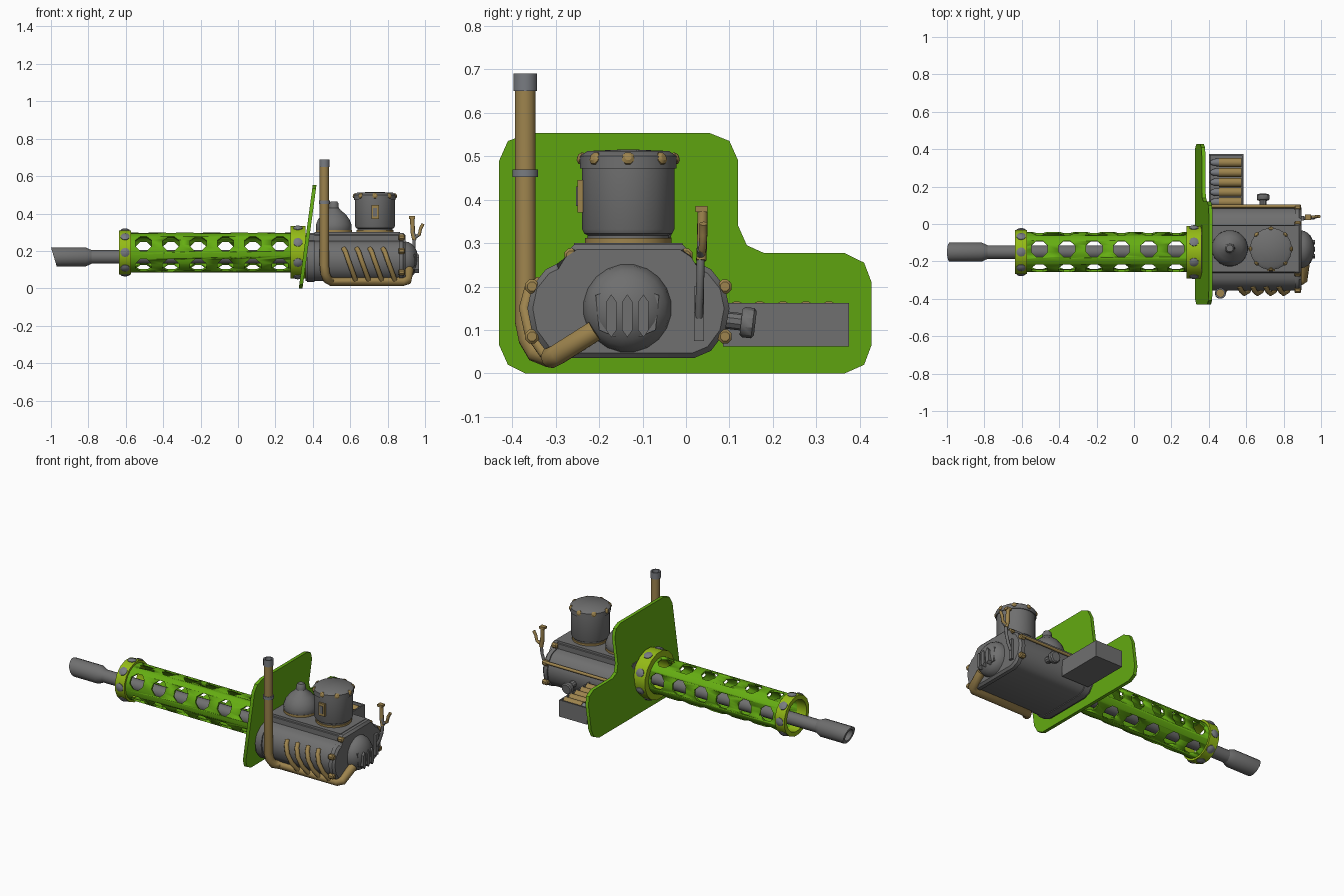
import bpy, bmesh, math
from mathutils import Vector

old = bpy.data.objects.get("Cube")
if old:
    bpy.data.objects.remove(old, do_unlink=True)


def material(name, r, g, b):
    m = bpy.data.materials.new(name)
    m.use_nodes = True
    m.diffuse_color = (r, g, b, 1)
    bsdf = next(n for n in m.node_tree.nodes if n.type == 'BSDF_PRINCIPLED')
    bsdf.inputs["Base Color"].default_value = (r, g, b, 1)
    return m


GREEN = material("green paint", .13, .42, .006)
LIME = material("lime paint", .3, .5, .008)
GREY = material("grey metal", .16, .16, .16)
STEEL = material("steel", .19, .2, .22)
BRONZE = material("bronze", .34, .23, .075)


def finish(name, bm, mat, angle=35):
    bmesh.ops.recalc_face_normals(bm, faces=bm.faces)
    me = bpy.data.meshes.new(name)
    bm.to_mesh(me)
    bm.free()
    me.materials.append(mat)
    me.shade_smooth()
    me.set_sharp_from_angle(angle=math.radians(angle))
    ob = bpy.data.objects.new(name, me)
    bpy.context.collection.objects.link(ob)
    return ob


def lathe(name, profile, places, mat, segs=20, closed=False):
    """Revolve (height, radius) points at every (origin, direction) place."""
    bm = bmesh.new()
    for origin, direction in places:
        q = Vector((0, 0, 1)).rotation_difference(Vector(direction).normalized())
        rings = []
        for h, r in profile:
            count = segs if r > 0 else 1
            rings.append([bm.verts.new(Vector(origin) + q @ Vector((
                r * math.cos(math.tau * (i + .5) / segs),
                r * math.sin(math.tau * (i + .5) / segs), h))) for i in range(count)])
        pairs = list(zip(rings, rings[1:]))
        if closed:
            pairs.append((rings[-1], rings[0]))
        for a, b in pairs:
            for i in range(segs):
                j = (i + 1) % segs
                quad = [a[i % len(a)], a[j % len(a)], b[j % len(b)], b[i % len(b)]]
                bm.faces.new(list(dict.fromkeys(quad)))
        if not closed:
            for ring in (rings[0], rings[-1]):
                if len(ring) > 1:
                    bm.faces.new(ring)
    return finish(name, bm, mat)


def prism(name, outline, x0, x1, mat, slope=0, bevel=0):
    """Extrude a (y, z) outline along x, leaning back by slope."""
    bm = bmesh.new()
    ends = [[bm.verts.new((x + slope * z, y, z)) for y, z in outline] for x in (x0, x1)]
    for end in ends:
        bm.faces.new(end)
    for i in range(len(outline)):
        bm.faces.new((ends[0][i - 1], ends[0][i], ends[1][i], ends[1][i - 1]))
    if bevel:
        rim = [e for e in bm.edges if all(v in ends[1] for v in e.verts)]
        bmesh.ops.bevel(bm, geom=rim, offset=bevel, segments=1, affect='EDGES')
    return finish(name, bm, mat)


def box(name, lo, hi, mat):
    (x0, y0, z0), (x1, y1, z1) = lo, hi
    return prism(name, [(y0, z0), (y1, z0), (y1, z1), (y0, z1)], x0, x1, mat)


def evaluated(ob):
    bpy.context.view_layer.update()
    return bpy.data.meshes.new_from_object(
        ob.evaluated_get(bpy.context.evaluated_depsgraph_get()))


def tube(name, paths, radius, mat):
    cu = bpy.data.curves.new(name, 'CURVE')
    cu.dimensions = '3D'
    cu.bevel_depth, cu.bevel_resolution, cu.use_fill_caps = radius, 3, True
    for path in paths:
        sp = cu.splines.new('POLY')
        sp.points.add(len(path) - 1)
        for p, co in zip(sp.points, path):
            p.co = (*co, 1)
    tmp = bpy.data.objects.new(name + " path", cu)
    bpy.context.collection.objects.link(tmp)
    bm = bmesh.new()
    bm.from_mesh(evaluated(tmp))
    bpy.data.objects.remove(tmp, do_unlink=True)
    return finish(name, bm, mat, 50)


def around(x, radius, count, phase):
    """Places facing outward around the barrel axis."""
    out = []
    for i in range(count):
        a = math.radians(phase) + math.tau * i / count
        d = Vector((0, -math.cos(a), math.sin(a)))
        out.append((Vector((x, AY, AZ)) + d * radius, d))
    return out


AY, AZ = -.15, .192
X = (1, 0, 0)
UP = (0, 0, 1)

# Perforated barrel jacket
jacket = lathe("barrel_jacket", [(-.62, .107), (.34, .107), (.34, .095), (-.62, .095)],
               [((0, AY, AZ), X)], GREEN, 24, True)
holes = [p for i in range(6) for p in around(-.505 + .146 * i, .08, 5, 28)]
cutter = lathe("jacket_cutter", [(0, .047), (.06, .047)], holes, GREEN, 8)
cutter.hide_render = True
mod = jacket.modifiers.new("holes", 'BOOLEAN')
mod.operation, mod.solver, mod.object = 'DIFFERENCE', 'EXACT', cutter
cut_mesh = evaluated(jacket)
jacket.modifiers.clear()
jacket.data = cut_mesh
bpy.data.objects.remove(cutter, do_unlink=True)

# Collars with round bolts
for name, x0, x1, r, phase in (("muzzle_collar", -.635, -.572, .12, 0),
                               ("shield_collar", .28, .36, .143, 22.5)):
    lathe(name, [(x0, r), (x1, r), (x1, .094), (x0, .094)], [((0, AY, AZ), X)], LIME, 16, True)
    lathe(name + "_bolts", [(-.01, .025), (.004, .025), (.01, .014), (.011, 0)],
          around((x0 + x1) / 2, r - .003, 8, phase), STEEL, 10)

# Inner barrel and slant-cut hollow muzzle
lathe("inner_barrel", [(-.82, .037), (.35, .037)], [((0, AY, .168), X)], GREY, 16)
muzzle = lathe("muzzle", [(-.78, .036), (-.815, .052), (-1, .052), (-1, .035), (-.85, .035), (-.85, 0)],
               [((0, AY, .168), X)], GREY, 16)
for v in muzzle.data.vertices:
    if v.co.x < -.95:
        v.co.x += .3 * (.22 - v.co.z)

# Leaning stepped shield
prism("shield", [(-.43, .065), (-.41, .02), (-.37, 0), (.365, 0), (.41, .02), (.427, .065),
                 (.427, .21), (.41, .255), (.365, .277), (.18, .277), (.14, .295), (.12, .34),
                 (.12, .49), (.1, .535), (.055, .553), (-.36, .553), (-.41, .535), (-.43, .49)],
      .325, .345, GREEN, .135)

# Engine housing: mirrored section, with end flanges
BY = -.1325
half = [(.15, .035), (.19, .052), (.222, .095), (.2325, .15), (.222, .2), (.19, .24),
        (.165, .252), (.133, .257), (.133, .288), (.125, .297)]


def section(scale):
    pts = [(d * scale, .16 + (z - .16) * scale) for d, z in half]
    return [(BY + d, z) for d, z in pts] + [(BY - d, z) for d, z in reversed(pts)]


prism("engine_body", section(.965), .36, .88, GREY)
prism("front_flange", section(1), .37, .41, GREY)
prism("rear_flange", section(1), .86, .895, GREY, bevel=.012)
box("engine_deck", (.41, BY - .125, .27), (.865, BY + .125, .3), GREY)
corners = [(BY + s * d, z) for s in (-1, 1) for d, z in ((.132, .272), (.222, .2), (.222, .085))]
lathe("flange_bolts", [(-.018, .011), (-.012, .017), (.012, .017), (.018, .011)],
      [((.875, y, z), X) for y, z in corners], BRONZE, 8)
tube("side_rail", [[(.41, .095, .205), (.87, .095, .205)]], .009, BRONZE)

# Rear dome with three louvres
steps = [math.pi / 2 * i / 6 for i in range(7)]
lathe("rear_dome", [(.072 * math.sin(a), .102 * math.cos(a) if i < 6 else 0)
                    for i, a in enumerate(steps)], [((.893, -.135, .15), X)], GREY, 20)
prism("louvre_panel", [(-.208, .18), (-.2, .1), (-.165, .085), (-.105, .085), (-.07, .1),
                       (-.062, .18), (-.1, .193), (-.17, .193)], .91, .945, GREY)
for i, y in enumerate((-.172, -.135, -.098)):
    prism("louvre_%d" % (i + 1), [(y, .083), (y + .012, .1), (y + .012, .165), (y, .182),
                                  (y - .012, .165), (y - .012, .1)], .93, .969, GREY)

# Round tank with bolted lid and gauge
TANK = (.732, -.133, 0)
lathe("tank_base_ring", [(.295, .1), (.312, .1), (.312, .09), (.295, .09)], [(TANK, UP)], BRONZE, 24, True)
lathe("tank", [(.295, .094), (.318, .094), (.322, .102), (.332, .107), (.472, .107), (.472, .112),
               (.5, .112), (.512, .095), (.516, 0)], [(TANK, UP)], GREY, 24)
lid = []
for i in range(8):
    a = math.tau * i / 8
    d = Vector((math.cos(a), math.sin(a), .35))
    lid.append((Vector((TANK[0] + .105 * d.x, TANK[1] + .105 * d.y, .494)), d))
lathe("lid_bolts", [(-.005, .015), (.006, .015), (.012, .008), (.013, 0)], lid, BRONZE, 8)
box("gauge_frame", (.713, -.25, .37), (.753, -.235, .445), BRONZE)
box("gauge_glass", (.723, -.253, .385), (.743, -.24, .43), GREY)

# Flask-shaped tank
FLASK = (.512, -.13, 0)
lathe("flask_base_ring", [(.295, .097), (.313, .097), (.313, .08), (.295, .08)], [(FLASK, UP)], BRONZE, 24, True)
lathe("flask", [(.295, .09), (.318, .097), (.34, .096), (.368, .085), (.395, .065), (.418, .037),
                (.43, .027), (.455, .025), (.464, .018), (.465, 0)], [(FLASK, UP)], GREY, 24)

# Exhaust stack running under the engine
PX, PY = .462, -.37
tube("exhaust_pipe", [[(PX, PY, .66), (PX, PY, .12), (PX + .004, PY + .008, .08),
                       (PX + .015, -.345, .05), (.5, -.31, .037), (.88, -.31, .037),
                       (.905, -.295, .044), (.915, -.21, .098)]], .025, BRONZE)
lathe("exhaust_cap", [(.65, .028), (.69, .028), (.69, .02), (.66, .02), (.66, 0)],
      [((PX, PY, 0), UP)], STEEL, 16)
lathe("exhaust_band", [(.452, .03), (.47, .03)], [((PX, PY, 0), UP)], STEEL, 16)

# Slanted feeder pipes hugging the housing
feeders = []
for i in range(4):
    x = .57 + .07 * i
    feeders.append([(x - .005, -.335, .212), (x + .005, -.36, .195), (x + .02, -.372, .15),
                    (x + .04, -.36, .095), (x + .058, -.325, .045)])
tube("feeder_pipes", feeders, .013, BRONZE)

# Rear control lever
prism("lever_mount", [(.018, .075), (.042, .075), (.042, .2), (.018, .2)], .89, .91, GREY)
tube("lever_arm", [[(.905, .03, .13), (.925, .031, .17), (.94, .033, .22), (.943, .034, .28),
                    (.93, .035, .32)], [(.943, .034, .27), (.965, .034, .285)]], .009, GREY)
tube("lever_grip", [[(.943, .035, .26), (.934, .037, .3), (.932, .038, .375)]], .012, BRONZE)
box("lever_cap", (.915, .022, .372), (.947, .05, .386), BRONZE)
tube("lever_trigger", [[(.945, .036, .275), (.97, .038, .288), (.976, .04, .32), (.99, .04, .345)]],
     .009, BRONZE)

# Open ammunition tray with a row of rounds
x0, x1, y0, y1 = .4, .586, .085, .375
box("tray_floor", (x0, y0, .062), (x1, y1, .115), GREY)
box("tray_rear_wall", (x1 - .008, y0, .062), (x1, y1, .162), GREY)
box("tray_front_wall", (x0, y0, .062), (x0 + .008, y1, .135), GREY)
box("tray_outer_wall", (x0, y1 - .008, .062), (x1, y1, .162), GREY)
rounds = [((0, .117 + .053 * i, .141), X) for i in range(5)]
lathe("cartridges", [(.455, .025), (.576, .025)], rounds, BRONZE, 12)
lathe("bullet_tips", [(.406, 0), (.41, .01), (.428, .02), (.455, .022)], rounds, STEEL, 12)

# Side knob
lathe("side_knob", [(-.03, .02), (.035, .02), (.035, .03), (.042, .035), (.062, .035), (.068, .028)],
      [((.69, .092, .123), (0, 1, -.12))], GREY, 10)
